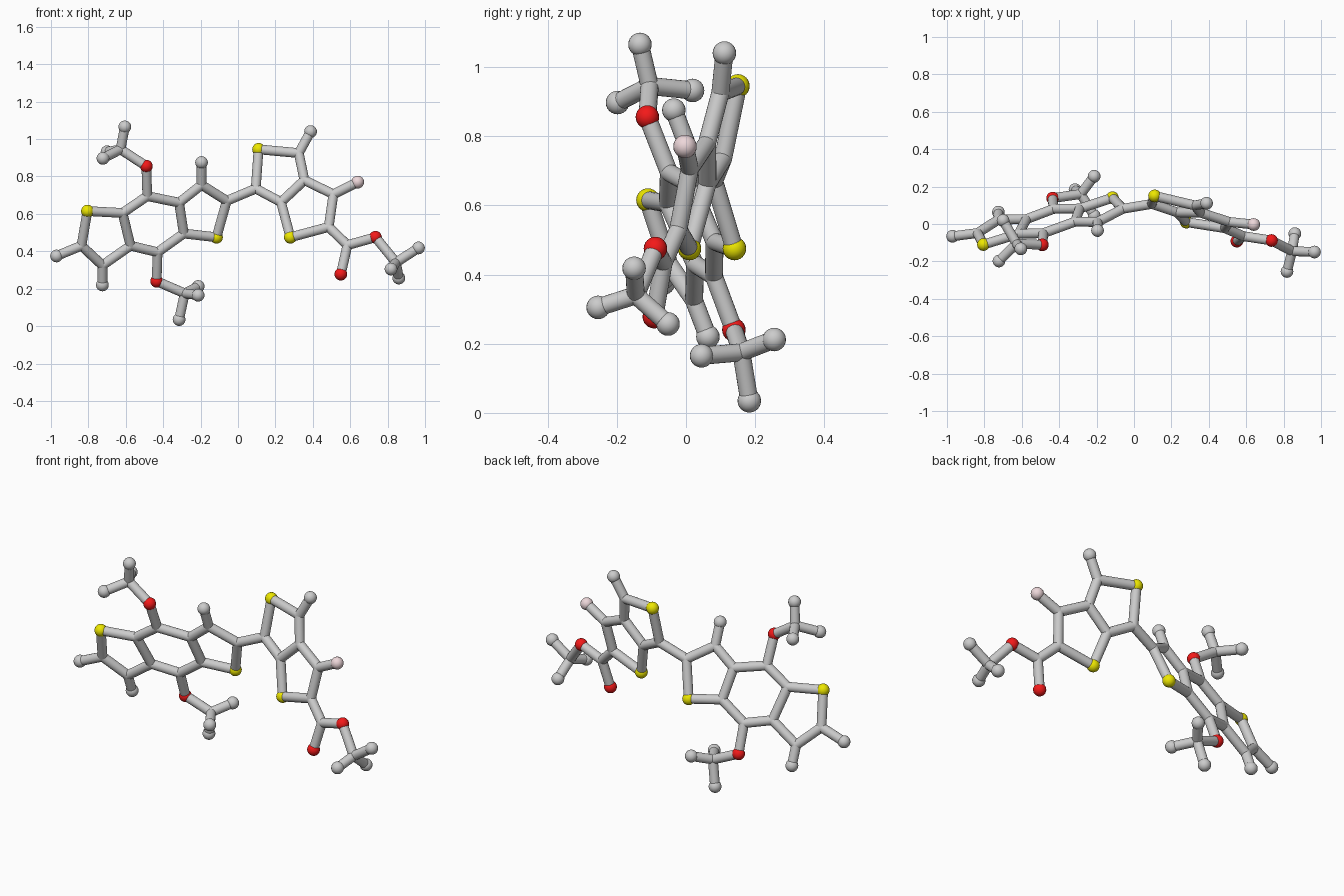
import bpy
from mathutils import Vector

if "Cube" in bpy.data.objects:
    bpy.data.objects.remove(bpy.data.objects["Cube"])

BALL, ROD = 0.034, 0.026


def paint(name, rgb):
    m = bpy.data.materials.new(name)
    m.diffuse_color = (*rgb, 1)
    m.use_nodes = True
    m.node_tree.nodes["Principled BSDF"].inputs["Base Color"].default_value = m.diffuse_color
    return m


RED = paint("red", (0.9, 0.01, 0.01))
YELLOW = paint("yellow", (0.85, 0.8, 0.0))
PINK = paint("pink", (0.85, 0.68, 0.7))


# The two flat ring systems lie on tilted planes: depth follows from x and z
def left(x, z):
    return Vector((x, 0.015 + 0.285 * (x + 0.46) - 0.381 * (z - 0.545), z))


def right(x, z):
    return Vector((x, 0.01 - 0.216 * (x - 0.28) + 0.22 * (z - 0.475), z))


def ball(name, p, r, mat=None):
    bpy.ops.mesh.primitive_uv_sphere_add(segments=20, ring_count=12, radius=r, location=p)
    o = bpy.context.object
    o.name = name
    if mat:
        o.data.materials.append(mat)
    bpy.ops.object.shade_smooth_by_angle()


def rod(name, a, b):
    d = b - a
    bpy.ops.mesh.primitive_cylinder_add(vertices=20, radius=ROD, depth=d.length,
                                        location=(a + b) / 2,
                                        rotation=d.to_track_quat('Z', 'Y').to_euler())
    bpy.context.object.name = name
    bpy.ops.object.shade_smooth_by_angle()


# Carbon joints of the left three-ring unit and the right two-ring unit
joints = {
    'a': left(-.837, .43), 'b': left(-.725, .325), 'c': left(-.575, .43),
    'd': left(-.617, .605), 'e': left(-.485, .695), 'f': left(-.315, .66),
    'g': left(-.29, .495), 'h': left(-.43, .395), 'i': left(-.195, .755),
    'j': left(-.06, .67),
    'l': right(.095, .735), 'n': right(.325, .925), 'o': right(.355, .78),
    'p': right(.23, .663), 'r': right(.485, .53), 's': right(.51, .705),
    't': right(.585, .433),
    # methyl centres
    'E': Vector((-.628, -.105, .945)), 'H': Vector((-.285, .16, .175)),
    'V': Vector((.845, -.145, .34)),
}
sulfurs = {'S1': left(-.805, .615), 'S2': left(-.115, .475),
           'S3': right(.11, .945), 'S4': right(.28, .475)}
oxygens = {'O1': left(-.49, .855), 'O2': left(-.435, .24),
           'O3': right(.55, .278), 'O4': right(.735, .475)}
fluorine = {'F': right(.64, .77)}
# End balls, each with the joint it hangs on
ends = [
    ('a', left(-.97, .375)), ('b', left(-.725, .22)), ('i', left(-.195, .875)),
    ('n', right(.388, 1.04)),
    ('E', Vector((-.605, -.133, 1.065))), ('E', Vector((-.722, -.198, .897))),
    ('E', Vector((-.70, .019, .932))),
    ('H', Vector((-.315, .183, .035))), ('H', Vector((-.213, .255, .212))),
    ('H', Vector((-.213, .045, .165))),
    ('V', Vector((.965, -.15, .418))), ('V', Vector((.818, -.254, .305))),
    ('V', Vector((.86, -.052, .257))),
]

for k, p in joints.items():
    ball("carbon_joint", p, ROD)
for group, name, mat in ((sulfurs, "sulfur_ball", YELLOW), (oxygens, "oxygen_ball", RED),
                         (fluorine, "fluorine_ball", PINK)):
    for p in group.values():
        ball(name, p, BALL, mat)

# Rods, written as chains of joints
pts = {**joints, **sulfurs, **oxygens, **fluorine}
chains = [
    "S1 a b c d S1", "d e f g h c", "f i j S2 g",
    "e O1 E", "h O2 H", "j l S3 n o p l", "p S4 r s o",
    "s F", "r t O3", "t O4 V",
]
for chain in chains:
    ks = chain.split()
    for a, b in zip(ks, ks[1:]):
        rod("bond_rod", pts[a], pts[b])

for k, p in ends:
    ball("hydrogen_ball", p, BALL)
    rod("hydrogen_rod", joints[k], p)
